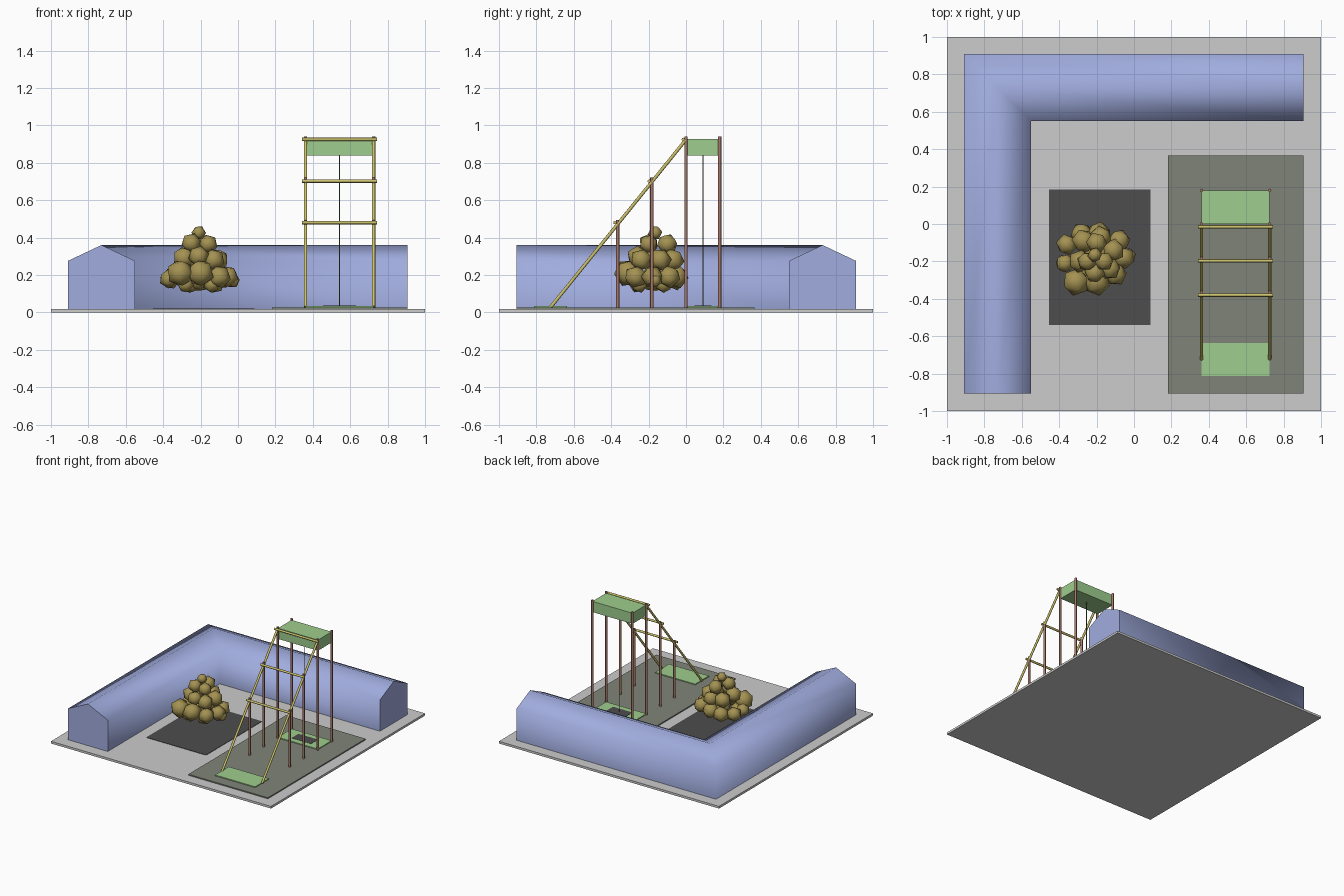
import bpy, bmesh, math, random
from mathutils import Vector, Matrix

if "Cube" in bpy.data.objects:
    bpy.data.objects.remove(bpy.data.objects["Cube"])

random.seed(4)


def material(name, r, g, b):
    lin = [((c / 255 + 0.055) / 1.055) ** 2.4 for c in (r, g, b)]
    m = bpy.data.materials.new(name)
    m.diffuse_color = (*lin, 1)
    m.use_nodes = True
    m.node_tree.nodes["Principled BSDF"].inputs["Base Color"].default_value = m.diffuse_color
    return m


PALE = material("pale grey", 204, 204, 204)
DARK = material("dark grey", 77, 77, 77)
MOSS = material("mossy grey", 128, 132, 120)
BLUE = material("soft blue", 160, 172, 222)
GREEN = material("leaf green", 158, 206, 142)
OCHRE = material("ochre", 164, 146, 82)
YELLOW = material("straw yellow", 204, 194, 108)
BROWN = material("reddish brown", 168, 120, 104)
ROPE = material("dark green", 100, 125, 75)


def finish(bm, name, mat, smooth=False):
    bmesh.ops.recalc_face_normals(bm, faces=bm.faces)
    me = bpy.data.meshes.new(name)
    bm.to_mesh(me)
    bm.free()
    me.materials.append(mat)
    for p in me.polygons:
        p.use_smooth = smooth and len(p.vertices) < 5
    ob = bpy.data.objects.new(name, me)
    bpy.context.collection.objects.link(ob)
    return ob


def box(name, lo, hi, mat):
    lo, hi = Vector(lo), Vector(hi)
    bm = bmesh.new()
    m = Matrix.Translation((lo + hi) / 2) @ Matrix.Diagonal((*(hi - lo), 1))
    bmesh.ops.create_cube(bm, size=1, matrix=m)
    return finish(bm, name, mat)


def rod(name, a, b, r, mat, sides=8):
    a, b = Vector(a), Vector(b)
    d = b - a
    m = Matrix.Translation((a + b) / 2) @ d.to_track_quat('Z', 'Y').to_matrix().to_4x4()
    bm = bmesh.new()
    bmesh.ops.create_cone(bm, cap_ends=True, segments=sides, radius1=r, radius2=r,
                          depth=d.length, matrix=m)
    return finish(bm, name, mat, True)


# Ground slab and the two paved areas
box("base_slab", (-1, -1, 0), (1, 1, 0.018), PALE)
box("dark_pad", (-0.455, -0.54, 0.016), (0.088, 0.185, 0.021), DARK)
box("tower_floor", (0.182, -0.905, 0.016), (0.905, 0.365, 0.027), MOSS)

# L-shaped building: gabled profile swept round a mitred corner
profile = [(0, 0.018), (0, 0.275), (0.18, 0.36), (0.36, 0.275), (0.36, 0.018)]
bm = bmesh.new()
rows = [[bm.verts.new(p) for p in
         ((t - 0.91, -0.905, z), (t - 0.91, 0.91 - t, z), (0.905, 0.91 - t, z))]
        for t, z in profile]
for r0, r1 in zip(rows, rows[1:]):
    for i in range(2):
        bm.faces.new((r0[i], r0[i + 1], r1[i + 1], r1[i]))
for end in (0, 2):
    cap = bm.faces.new([r[end] for r in rows])
    for e in cap.edges:
        e.smooth = False
finish(bm, "long_building", BLUE, True)

# Mound of rounded lumps
lumps = [
    (-.21, -.165, .425, .038), (-.25, -.2, .37, .052), (-.16, -.2, .365, .05),
    (-.2, -.1, .365, .055), (-.21, -.26, .3, .055), (-.13, -.24, .28, .058),
    (-.29, -.2, .29, .06), (-.11, -.14, .28, .06), (-.27, -.09, .28, .062),
    (-.18, -.07, .28, .06), (-.31, -.31, .21, .072), (-.2, -.31, .21, .072),
    (-.1, -.27, .19, .06), (-.055, -.18, .19, .058), (-.08, -.09, .19, .06),
    (-.19, -.05, .19, .062), (-.28, -.055, .18, .06), (-.36, -.11, .18, .055),
    (-.37, -.21, .18, .05), (-.28, -.26, .15, .045), (-.14, -.25, .15, .045),
    (-.12, -.12, .15, .045), (-.25, -.12, .15, .045), (-.03, -.17, .17, .04),
    (-.2, -.18, .18, .07)]
bm = bmesh.new()
for x, y, z, r in lumps:
    spin = Matrix.Rotation(random.uniform(0, 6.28), 4, (random.random(), random.random(), 1))
    bmesh.ops.create_icosphere(bm, subdivisions=1, radius=r * 1.05,
                               matrix=Matrix.Translation((x, y, z)) @ spin)
finish(bm, "lump_mound", OCHRE, True)

# Tower: posts, sloping side rails and cross bars
X0, X1 = 0.361, 0.725
for x in (X0, X1):
    for y, top in ((0.18, 0.94), (0, 0.94), (-0.183, 0.72), (-0.365, 0.495)):
        rod("tower_post", (x, y, 0.02), (x, y, top), 0.009, BROWN)
    rod("sloping_rail", (x, -0.003, 0.92), (x, -0.722, 0.03), 0.009, YELLOW)
for y, z in ((-0.015, 0.925), (-0.197, 0.702), (-0.38, 0.48)):
    rod("cross_bar", (X0 - 0.018, y, z), (X1 + 0.018, y, z), 0.009, YELLOW)

# Green top box, ground plates and hanging line
box("top_box", (X0, 0.003, 0.84), (X1, 0.18, 0.928), GREEN)
box("rear_plate", (X0, 0, 0.02), (X1, 0.18, 0.034), GREEN)
box("plate_inset", (0.455, 0.045, 0.03), (0.632, 0.135, 0.0355), DARK)
box("front_plate", (X0, -0.813, 0.02), (X1, -0.635, 0.034), GREEN)
rod("hanging_line", (0.543, 0.09, 0.03), (0.543, 0.09, 0.85), 0.003, ROPE, 6)
